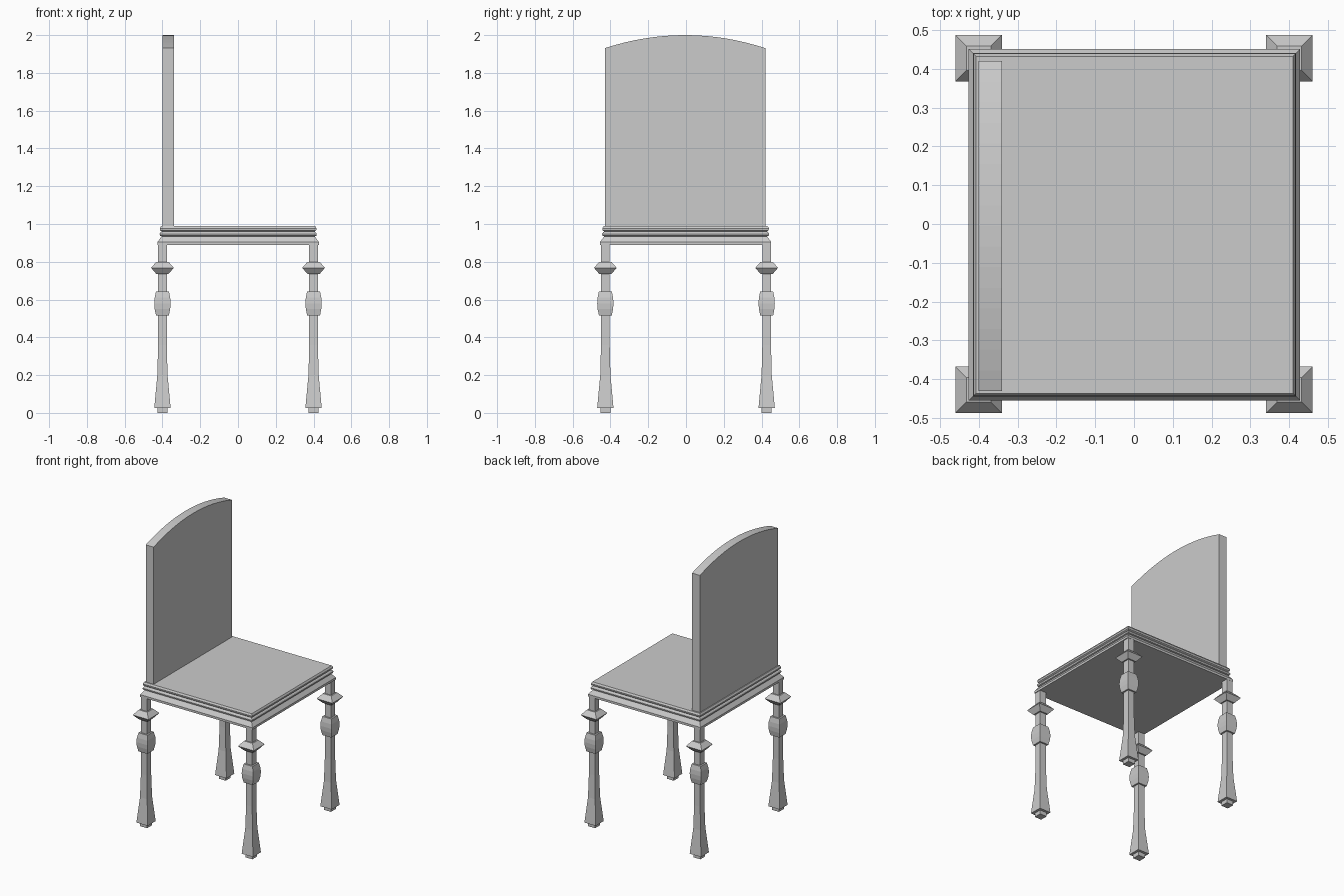
import bpy
import bmesh

cube = bpy.data.objects.get("Cube")
if cube:
    bpy.data.objects.remove(cube, do_unlink=True)

# One plain grey for the whole chair
grey = bpy.data.materials.new("plain grey")
grey.use_nodes = True
colour = (0.6, 0.6, 0.6, 1)
grey.diffuse_color = colour
grey.node_tree.nodes["Principled BSDF"].inputs["Base Color"].default_value = colour


def finish(name, bm):
    bmesh.ops.recalc_face_normals(bm, faces=bm.faces)
    mesh = bpy.data.meshes.new(name)
    bm.to_mesh(mesh)
    bm.free()
    mesh.materials.append(grey)
    obj = bpy.data.objects.new(name, mesh)
    bpy.context.collection.objects.link(obj)
    return obj


def rect_loft(name, profile, centre=(0, 0)):
    """Stack rectangles given as (half x, half y, z) and skin them."""
    bm = bmesh.new()
    rings = []
    for hx, hy, z in profile:
        rings.append([bm.verts.new((centre[0] + sx * hx, centre[1] + sy * hy, z))
                      for sx, sy in ((-1, -1), (1, -1), (1, 1), (-1, 1))])
    for low, high in zip(rings, rings[1:]):
        for i in range(4):
            j = (i + 1) % 4
            bm.faces.new((low[i], low[j], high[j], high[i]))
    bm.faces.new(rings[0])
    bm.faces.new(rings[-1])
    return finish(name, bm)


# Turned square legs: foot, flared ankle, shaft, bulb, collar, neck
leg_profile = [
    (0.026, 0), (0.026, 0.027), (0.043, 0.027), (0.041, 0.05), (0.027, 0.2),
    (0.023, 0.36), (0.023, 0.515), (0.034, 0.515), (0.041, 0.55), (0.043, 0.58),
    (0.041, 0.61), (0.034, 0.643), (0.023, 0.643), (0.023, 0.735), (0.032, 0.735),
    (0.06, 0.768), (0.032, 0.8), (0.023, 0.8), (0.023, 0.9),
]
for side_x, x in (("front", 0.4), ("back", -0.4)):
    for side_y, y in (("left", 0.427), ("right", -0.427)):
        rect_loft(f"{side_x}_{side_y}_leg", [(h, h, z) for h, z in leg_profile], (x, y))

# Seat with sloped apron and beaded edge
seat_profile = [
    (0, 0.89), (0, 0.905), (0.022, 0.935), (0.013, 0.938), (0.011, 0.948),
    (0.016, 0.956), (0.023, 0.96), (0.014, 0.966), (0.012, 0.977), (0.019, 0.989),
]
rect_loft("seat", [(0.427 - d, 0.453 - d, z) for d, z in seat_profile], (0.001, -0.002))

# Back panel with an arched top
bm = bmesh.new()
steps = 16
outline = [(-0.43, 0.97)]
for i in range(steps + 1):
    t = 2 * i / steps - 1
    outline.append((0.425 * t - 0.005, 2 - 0.069 * t * t))
outline.append((0.42, 0.97))
face = bm.faces.new([bm.verts.new((-0.4, y, z)) for y, z in outline])
extruded = bmesh.ops.extrude_face_region(bm, geom=[face])["geom"]
bmesh.ops.translate(bm, vec=(0.06, 0, 0),
                    verts=[v for v in extruded if isinstance(v, bmesh.types.BMVert)])
finish("back_panel", bm)
